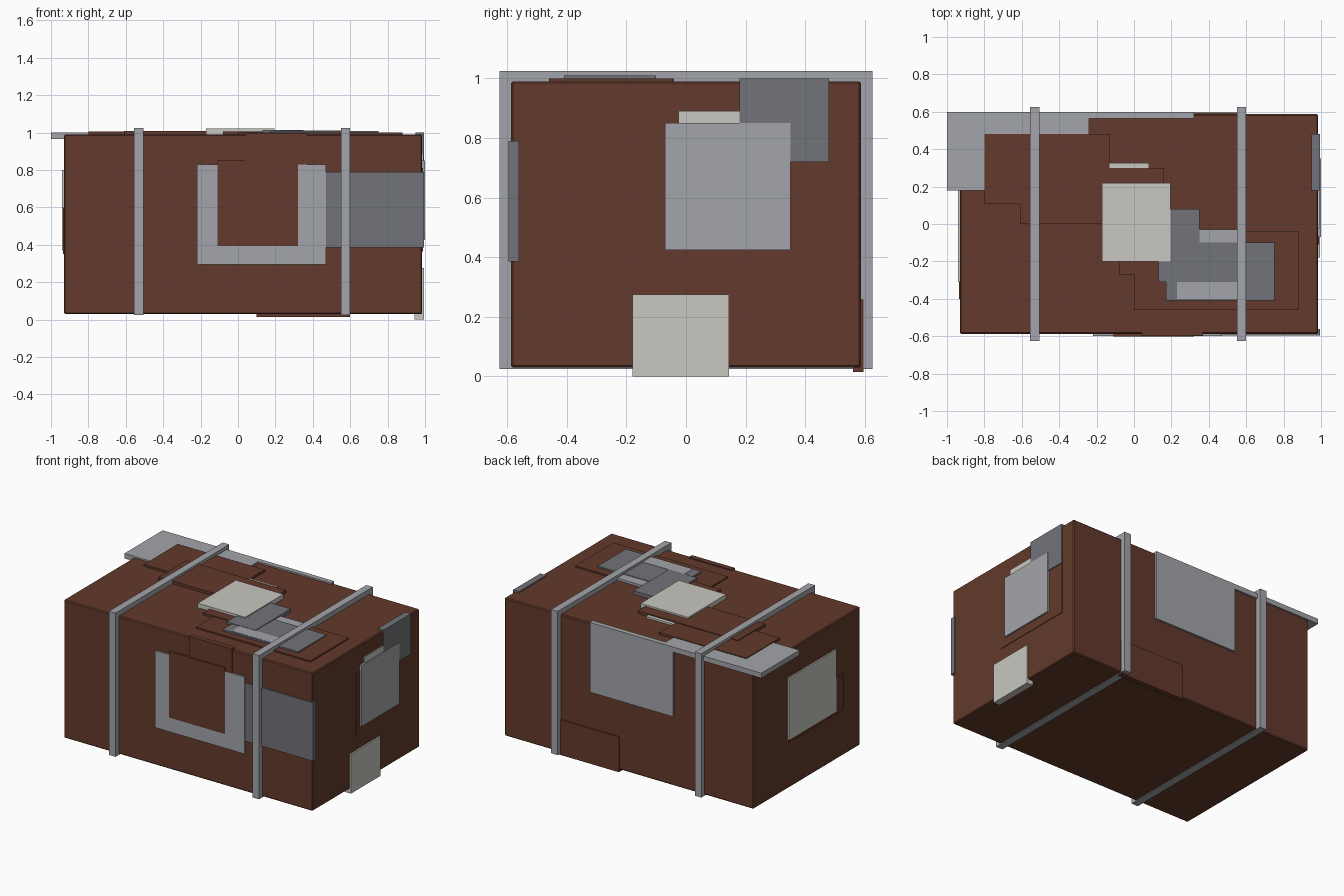
import bpy

cube = bpy.data.objects.get("Cube")
if cube:
    bpy.data.objects.remove(cube, do_unlink=True)


def make_material(name, color):
    mat = bpy.data.materials.new(name)
    mat.use_nodes = True
    rgba = (*color, 1)
    mat.diffuse_color = rgba
    for node in mat.node_tree.nodes:
        if node.type == "BSDF_PRINCIPLED":
            node.inputs["Base Color"].default_value = rgba
            node.inputs["Roughness"].default_value = 0.8
    return mat


brown = make_material("rust_brown", (0.125, 0.042, 0.025))
light_grey = make_material("light_grey", (0.37, 0.375, 0.405))
dark_grey = make_material("dark_grey", (0.17, 0.173, 0.192))
cream = make_material("pale_cream", (0.58, 0.57, 0.53))


def box(name, mat, x_range, y_range, z_range):
    """Axis-aligned box spanning three (low, high) ranges."""
    spans = (x_range, y_range, z_range)
    center = [(low + high) / 2 for low, high in spans]
    size = [high - low for low, high in spans]
    bpy.ops.mesh.primitive_cube_add(size=1, location=center)
    obj = bpy.context.object
    obj.name = name
    obj.data.name = name
    for vert in obj.data.vertices:
        for axis in range(3):
            vert.co[axis] *= size[axis]
    obj.data.materials.append(mat)
    return obj


def plate(side, name, mat, across, up, level, thickness=0.035):
    """Flat panel on one side of the crate, with its outer face at level."""
    outward = 1 if level > 0 else -1
    depth = tuple(sorted((level, level - outward * thickness)))
    spans = {"x": (depth, across, up),
             "y": (across, depth, up),
             "z": (across, up, depth)}[side]
    return box(name, mat, *spans)


# Crate body with slightly softened edges
body = box("crate_body", brown, (-0.93, 0.985), (-0.587, 0.587), (0.03, 0.99))
bevel = body.modifiers.new("soft_edges", "BEVEL")
bevel.width = 0.006
bevel.segments = 1

# Straps wrapped around the crate
for name, x in (("right_strap", -0.53), ("left_strap", 0.575)):
    box(name, light_grey, (x - 0.025, x + 0.025), (-0.625, 0.625), (0.025, 1.025))

# Front panels
plate("y", "front_upper_patch", brown, (0.04, 0.37), (0.6, 0.998), -0.595)
plate("y", "front_dark_panel", dark_grey, (0.4, 0.995), (0.385, 0.79), -0.596)
plate("y", "front_backing_panel", light_grey, (-0.22, 0.47), (0.295, 0.83), -0.598)
plate("y", "front_center_patch", brown, (-0.11, 0.32), (0.395, 0.855), -0.601)

# Back panels
plate("y", "back_grey_panel", light_grey, (-0.32, 0.32), (0.515, 1.0), 0.6)
plate("y", "back_lower_patch", brown, (0.1, 0.6), (0.015, 0.26), 0.595)

# Panels on the +x end
plate("x", "left_end_patch", brown, (-0.11, 0.48), (0.365, 0.81), 0.989)
plate("x", "left_end_cream_strip", cream, (-0.025, 0.2), (0.5, 0.89), 0.992)
plate("x", "left_end_dark_panel", dark_grey, (0.18, 0.48), (0.72, 1.0), 0.995, 0.045)
plate("x", "left_end_grey_panel", light_grey, (-0.07, 0.35), (0.425, 0.85), 0.999)
plate("x", "left_end_cream_panel", cream, (-0.18, 0.145), (0, 0.275), 0.995, 0.05)

# Panels on the -x end
plate("x", "right_end_patch", brown, (-0.4, 0.2), (0.35, 0.6), -0.936)
plate("x", "right_end_cream_panel", cream, (-0.31, 0.21), (0.37, 0.8), -0.94)

# Lid panels, from the lowest to the highest
plate("z", "lid_corner_panel", light_grey, (-1, -0.24), (0.18, 0.6), 1.0)
plate("z", "lid_right_patch", brown, (-0.8, -0.13), (0.11, 0.48), 1.005)
plate("z", "lid_cream_strip", cream, (-0.13, 0.08), (0.2, 0.325), 1.003)
plate("z", "lid_middle_patch", brown, (-0.61, 0.16), (0, 0.3), 1.01)
plate("z", "lid_left_patch", brown, (0, 0.88), (-0.46, -0.04), 1.0)
plate("z", "lid_center_patch", brown, (-0.08, 0.34), (-0.27, 0.07), 1.005)
plate("z", "lid_grey_panel", light_grey, (0.3, 0.56), (-0.3, -0.03), 1.006)
plate("z", "lid_dark_panel", dark_grey, (0.17, 0.75), (-0.41, -0.1), 1.01)
plate("z", "lid_grey_strip", light_grey, (0.23, 0.56), (-0.4, -0.31), 1.012)
plate("z", "lid_dark_patch", dark_grey, (0.13, 0.35), (-0.31, 0.08), 1.014)
plate("z", "lid_cream_panel", cream, (-0.17, 0.195), (-0.2, 0.22), 1.021)
